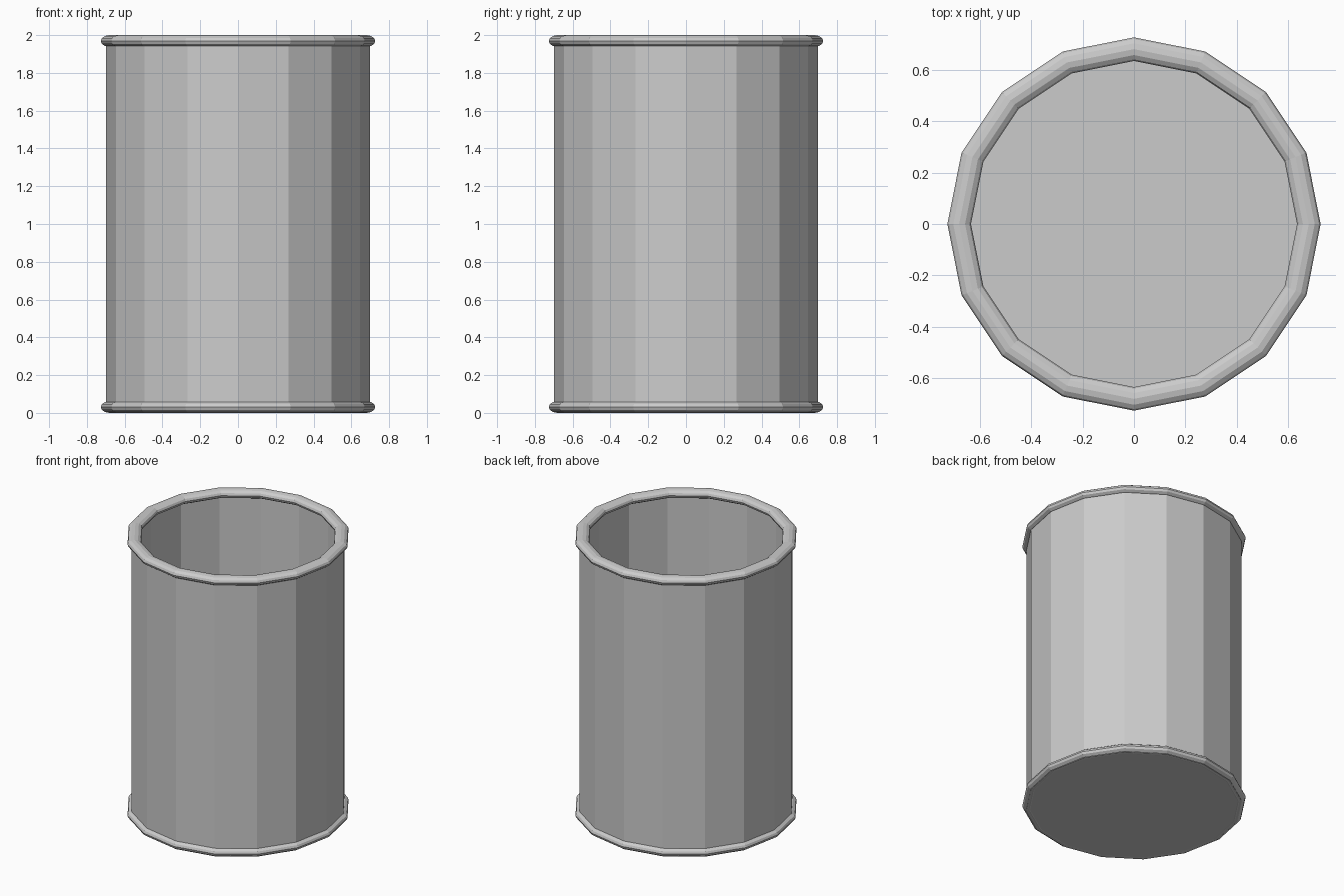
import bpy, bmesh
from math import cos, sin, pi

if "Cube" in bpy.data.objects:
    bpy.data.objects.remove(bpy.data.objects["Cube"])

SIDES = 16


def lathe(name, profile, closed=False):
    """Revolve (radius, z) points round z; radius 0 becomes a centre point."""
    bm = bmesh.new()
    rings = []
    for r, z in profile:
        if r == 0:
            rings.append([bm.verts.new((0, 0, z))] * SIDES)
        else:
            rings.append([bm.verts.new((r * cos(2 * pi * i / SIDES), r * sin(2 * pi * i / SIDES), z))
                          for i in range(SIDES)])
    pairs = list(zip(rings, rings[1:]))
    if closed:
        pairs.append((rings[-1], rings[0]))
    for a, b in pairs:
        for i in range(SIDES):
            j = (i + 1) % SIDES
            corners = list(dict.fromkeys((a[i], a[j], b[j], b[i])))
            bm.faces.new(corners)
    bmesh.ops.recalc_face_normals(bm, faces=bm.faces)
    mesh = bpy.data.meshes.new(name)
    bm.to_mesh(mesh)
    bm.free()
    obj = bpy.data.objects.new(name, mesh)
    bpy.context.collection.objects.link(obj)
    return obj


def bead(name, z):
    """Rolled edge with a flattened round section."""
    n = 12
    section = [(0.681 + 0.046 * cos(2 * pi * k / n), z + 0.031 * sin(2 * pi * k / n)) for k in range(n)]
    return lathe(name, section, closed=True)


# Open thin-walled can with a closed floor
lathe("can_body", [(0, 0.001), (0.70, 0.001), (0.70, 1.97), (0.69, 1.97), (0.69, 0.02), (0, 0.02)])

# Rolled rims at both ends
bead("top_rim", 1.969)
bead("bottom_rim", 0.031)
